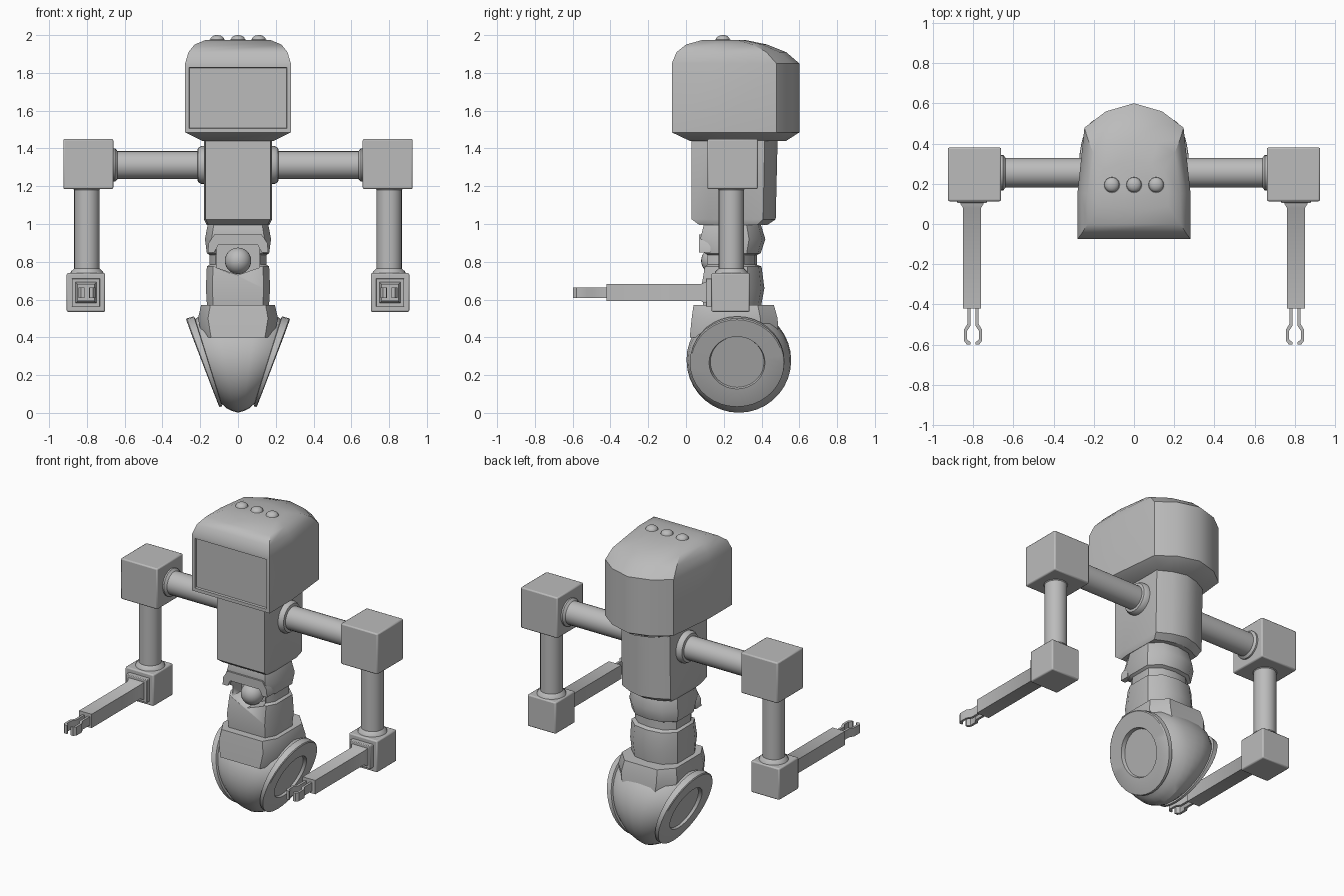
import bpy, bmesh, math
from mathutils import Vector, Matrix

if "Cube" in bpy.data.objects:
    bpy.data.objects.remove(bpy.data.objects["Cube"])

mat = bpy.data.materials.new("plain grey")
mat.diffuse_color = (0.5, 0.5, 0.5, 1)
mat.use_nodes = True
mat.node_tree.nodes["Principled BSDF"].inputs["Base Color"].default_value = mat.diffuse_color


def finish(name, bm, mirror=False, bevel=0, angle=35):
    bmesh.ops.recalc_face_normals(bm, faces=bm.faces)
    me = bpy.data.meshes.new(name)
    bm.to_mesh(me)
    bm.free()
    me.materials.append(mat)
    me.shade_smooth()
    me.set_sharp_from_angle(angle=math.radians(angle))
    ob = bpy.data.objects.new(name, me)
    bpy.context.collection.objects.link(ob)
    if bevel:
        b = ob.modifiers.new("bevel", 'BEVEL')
        b.width, b.segments = bevel, 2
    if mirror:
        ob.modifiers.new("mirror", 'MIRROR')
    return ob


def loft(rings):
    """Skin closed rings of equal length and cap both ends."""
    bm = bmesh.new()
    vs = [[bm.verts.new(p) for p in r] for r in rings]
    n = len(vs[0])
    for a, b in zip(vs, vs[1:]):
        for i in range(n):
            bm.faces.new((a[i], a[(i + 1) % n], b[(i + 1) % n], b[i]))
    bm.faces.new(vs[0])
    bm.faces.new(vs[-1])
    return bm


def stack(outline, levels):
    """Loft a half outline (u, v), scaled to each level (z, half width, front y, back y)."""
    full = outline + [(-u, v) for u, v in reversed(outline) if u > 0]
    return loft([[(u * w, y0 + v * (y1 - y0), z) for u, v in full]
                 for z, w, y0, y1 in levels])


def lathe(name, profile, origin, axis, mirror=False, n=24):
    """Turn (radius, height) pairs around an axis."""
    q = Vector(axis).to_track_quat('Z', 'Y')
    rings = [[Vector(origin) + q @ Vector((r * math.cos(2 * math.pi * i / n),
              r * math.sin(2 * math.pi * i / n), h)) for i in range(n)]
             for r, h in profile]
    return finish(name, loft(rings), mirror)


def box(name, lo, hi, bevel=0.008):
    rings = [[(lo[0], lo[1], z), (hi[0], lo[1], z), (hi[0], hi[1], z), (lo[0], hi[1], z)]
             for z in (lo[2], hi[2])]
    return finish(name, loft(rings), True, bevel)


# Head with recessed screen
bm = stack([(1, 0), (1, .35), (.88, .82), (.5, .94), (0, 1)],
           [(1.44, .19, .02, .53), (1.485, .28, -.075, .6), (1.85, .28, -.075, .6),
            (1.91, .262, -.05, .53), (1.95, .23, .0, .43), (1.975, .17, .09, .31)])
bmesh.ops.recalc_face_normals(bm, faces=bm.faces)
screen = [f for f in bm.faces if f.normal.y < -.98]
bmesh.ops.inset_individual(bm, faces=screen, thickness=.03)
bmesh.ops.inset_individual(bm, faces=screen, thickness=.003, depth=-.015)
finish("head", bm)

# Lamps on the head
for i in (-1, 0, 1):
    dome = [(.037 * math.cos(a), 1.976 + .024 * math.sin(a)) for a in (0, .35, .7, 1.05, 1.4)]
    lathe("head_lamp", [(.047, 1.96), (.047, 1.973), (.038, 1.977)] + dome,
          (i * .11, .195, 0), (0, 0, 1))

# Torso
finish("torso", stack([(.95, 0), (1, .2), (.97, .85), (.5, .95), (0, 1)],
       [(.995, .165, .07, .43), (1.025, .18, .03, .475), (1.45, .18, .03, .485)]))

# Waist segments with front opening
waist = finish("waist", stack([(.8, 0), (1, .2), (1, .75), (.6, .95), (0, 1)],
       [(.55, .165, .09, .4), (.58, .165, .09, .4), (.66, .17, .08, .415),
        (.775, .165, .1, .4), (.785, .15, .115, .375), (.835, .15, .115, .375),
        (.845, .165, .1, .395), (.92, .175, .075, .42), (1.0, .16, .095, .395)]))
hole = [(-.115, .89), (.115, .89), (.115, .77), (0, .73), (-.115, .77)]
cutter = finish("waist_cutter", loft([[(x, y, z) for x, z in hole] for y in (0, .2)]))
cutter.hide_render = True
cutter.hide_viewport = True
cut = waist.modifiers.new("opening", 'BOOLEAN')
cut.object, cut.operation, cut.solver = cutter, 'DIFFERENCE', 'EXACT'

# Arched hood over the opening
arch = [(-.16, .85), (-.155, .9), (-.125, .945), (.125, .945), (.155, .9), (.16, .85),
        (.125, .85), (.105, .888), (-.105, .888), (-.125, .85)]
finish("waist_hood", loft([[(x, y, z) for x, z in arch] for y in (.07, .13)]))

# Ball in the opening
bm = bmesh.new()
bmesh.ops.create_uvsphere(bm, u_segments=24, v_segments=14, radius=.07,
                          matrix=Matrix.Translation((0, .15, .805)))
finish("waist_ball", bm)

# Ankle block above the wheel
finish("ankle", stack([(.75, 0), (1, .2), (1, .8), (.6, 1)],
       [(.4, .19, .02, .49), (.5, .212, .03, .485), (.572, .195, .04, .465)]))

# Wheel: circles fanned about a low pivot, so both hub discs lean inward at the bottom
half = [(0, .277), (7, .274), (13, .262), (17.3, .235), (17.5, .25), (20.4, .25),
        (20.8, .244), (20.9, .148), (18.8, .142)]
rings = []
for deg, r in [(-d, r) for d, r in reversed(half[1:])] + half:
    t = math.radians(deg)
    ring = []
    for i in range(36):
        a = 2 * math.pi * i / 36
        d = .508 + .022 * abs(deg) / 20.8 + r * math.sin(a)
        ring.append((d * math.sin(t), .28 - .01 * abs(deg) / 20.8 + r * math.cos(a),
                     -.23 + d * math.cos(t)))
    rings.append(ring)
finish("wheel", loft(rings), angle=30)

# Arms (mirrored)
lathe("shoulder_bar", [(.1, .16), (.1, .195), (.09, .212), (.074, .215), (.074, .638),
                       (.088, .65), (.088, .67)], (0, .255, 1.312), (1, 0, 0), True)
box("shoulder_block", (.66, .113, 1.185), (.925, .38, 1.45))
lathe("upper_arm", [(.09, .73), (.085, .748), (.067, .765), (.067, 1.18), (.075, 1.19)],
      (.8, .24, 0), (0, 0, 1), True)
box("elbow_block", (.703, .135, .535), (.907, .337, .74))
box("elbow_plate", (.73, .105, .562), (.88, .14, .712), .004)

# Forearm with flared root
sq = [(-1, -1), (1, -1), (1, 1), (-1, 1)]
finish("forearm", loft([[(.805 + u * s, y, .637 + v * s) for u, v in sq]
       for y, s in ((.11, .056), (.098, .056), (.08, .045), (-.42, .045))]), True)

# Gripper fingers
claw = [(.012, -.41), (.027, -.41), (.027, -.495), (.045, -.525), (.045, -.58),
        (.032, -.598), (.013, -.598), (.013, -.588), (.03, -.572), (.03, -.532), (.012, -.505)]
for s in (-1, 1):
    finish("gripper_finger", loft([[(.8 + s * x, y, z) for x, y in claw]
                                   for z in (.607, .663)]), True)
